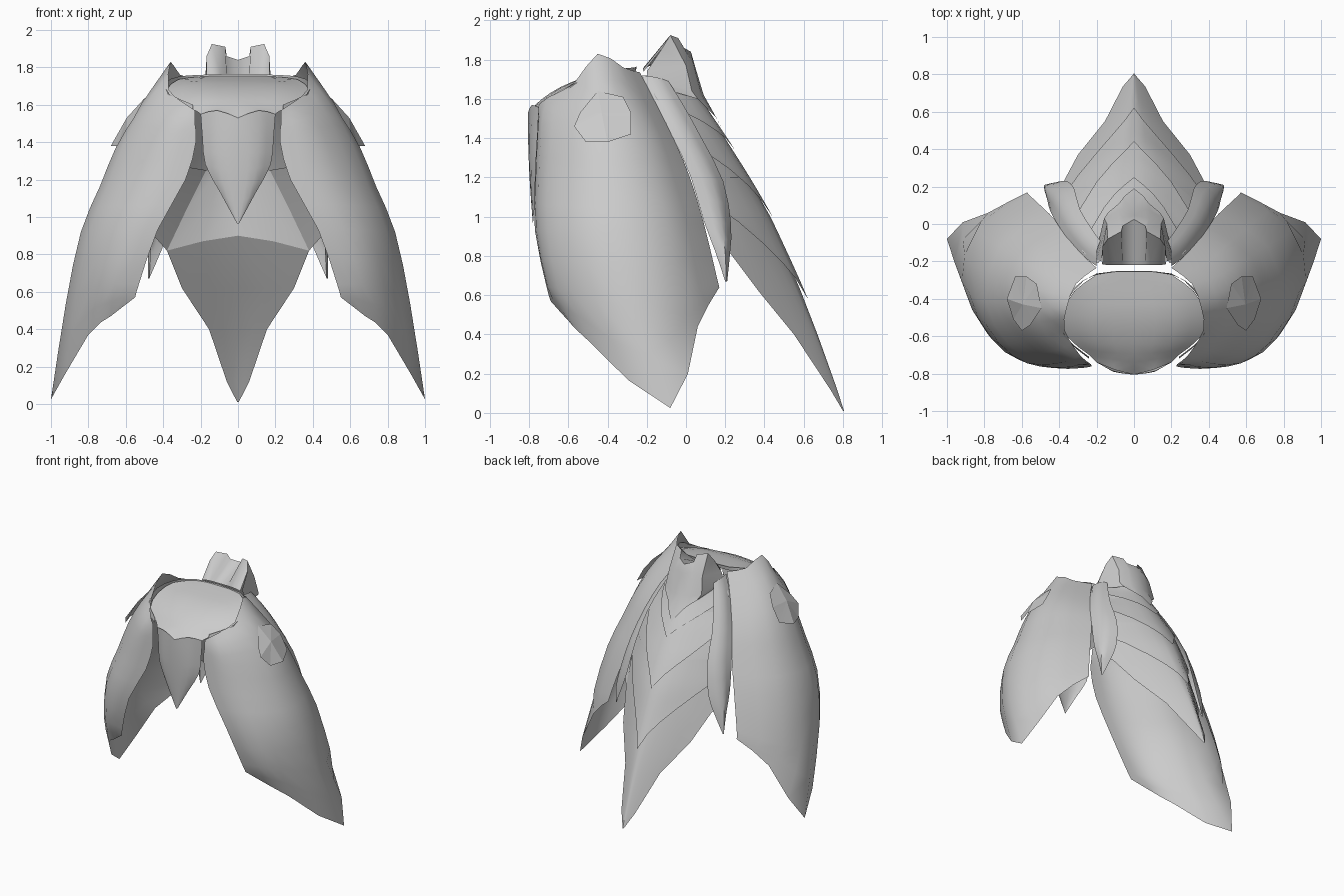
import bpy, math
from mathutils import Vector

steel = bpy.data.materials.new("plain grey")
steel.diffuse_color = (0.6, 0.6, 0.6, 1)
CORE = Vector((0, -0.25, 0.9))


def spline(pts, n):
    """Catmull-Rom refinement of a list of points, n steps per span."""
    p = [Vector(q) for q in pts]
    ext = [2 * p[0] - p[1]] + p + [2 * p[-1] - p[-2]]
    out = []
    for i in range(len(p) - 1):
        a, b, c, d = ext[i:i + 4]
        for k in range(n):
            t = k / n
            out.append(0.5 * (2 * b + (c - a) * t + (2 * a - 5 * b + 4 * c - d) * t * t
                              + (3 * b - a - 3 * c + d) * t ** 3))
    return out + [p[-1]]


def sheet(name, rows, n=1, angle=40, core=CORE, inward=False):
    """Curved plate through rows of points, mirrored across x."""
    if n > 1:
        rows = [spline(r, n) for r in rows]
        rows = list(zip(*[spline(c, n) for c in zip(*rows)]))
    w = len(rows[0])
    verts = [Vector(v) for r in rows for v in r]
    faces = [(i * w + j, i * w + j + 1, (i + 1) * w + j + 1, (i + 1) * w + j)
             for i in range(len(rows) - 1) for j in range(w - 1)]
    me = bpy.data.meshes.new(name)
    me.from_pydata(verts, [], faces)
    me.update()
    out = sum((f.center - core).dot(f.normal) * f.area for f in me.polygons) > 0
    if out == inward:
        me.flip_normals()
    me.materials.append(steel)
    ob = bpy.data.objects.new(name, me)
    bpy.context.collection.objects.link(ob)
    bpy.context.view_layer.objects.active = ob
    ob.select_set(True)
    bpy.ops.object.shade_smooth_by_angle(angle=math.radians(angle))
    ob.select_set(False)
    m = ob.modifiers.new("mirror", "MIRROR")
    m.use_clip = True
    m.merge_threshold = 0.001
    return ob


# Large side plates: columns run from front edge, round the outside, to back edge
sheet("side_plate", [
    [(.23, -.75, 1.57), (.29, -.70, 1.61), (.37, -.57, 1.68), (.36, -.45, 1.83),
     (.31, -.32, 1.76), (.20, -.235, 1.735)],
    [(.23, -.755, 1.50), (.34, -.73, 1.52), (.46, -.60, 1.57), (.53, -.44, 1.585),
     (.47, -.27, 1.59), (.29, -.15, 1.57)],
    [(.225, -.76, 1.40), (.39, -.74, 1.40), (.545, -.61, 1.40), (.645, -.43, 1.39),
     (.58, -.20, 1.40), (.37, -.055, 1.38)],
    [(.28, -.77, 1.20), (.45, -.75, 1.19), (.62, -.635, 1.18), (.74, -.42, 1.16),
     (.67, -.15, 1.18), (.42, .02, 1.20)],
    [(.43, -.77, .93), (.57, -.745, .93), (.72, -.64, .93), (.84, -.40, .92),
     (.76, -.09, .94), (.49, .09, .97)],
    [(.53, -.71, .64), (.66, -.69, .64), (.785, -.585, .62), (.92, -.31, .54),
     (.84, -.03, .58), (.56, .155, .70)],
    [(.55, -.69, .57), (.68, -.60, .47), (.80, -.50, .37), (1.0, -.08, .025),
     (.78, .06, .44), (.57, .17, .64)]], n=2, angle=60)

# Shallow faceted rosette on each side plate
mid = Vector((.595, -.43, 1.53))
spokes = [(.495, -.45, 1.64), (.52, -.32, 1.61), (.575, -.28, 1.53), (.635, -.28, 1.42),
          (.68, -.40, 1.38), (.645, -.51, 1.38), (.60, -.57, 1.46), (.555, -.54, 1.53)]
ring = [Vector(s) for s in spokes + spokes[:1]]
sheet("side_rosette", [[mid] * 9, ring], angle=5)

# Waist dome, sloping forward and down
sheet("waist_dome", [
    [(0, -.25, 1.755), (.10, -.255, 1.755), (.20, -.27, 1.75)],
    [(0, -.36, 1.74), (.17, -.36, 1.74), (.32, -.36, 1.735)],
    [(0, -.50, 1.715), (.22, -.50, 1.71), (.38, -.48, 1.68)],
    [(0, -.64, 1.66), (.20, -.64, 1.645), (.36, -.60, 1.615)],
    [(0, -.74, 1.595), (.13, -.72, 1.59), (.24, -.70, 1.575)],
    [(0, -.805, 1.53), (.10, -.78, 1.56), (.20, -.74, 1.55)]], n=2, angle=50)

# Thin raised rim around the waist dome
sheet("waist_rim", [
    [(0, -.25, 1.765), (.20, -.265, 1.76), (.32, -.355, 1.75), (.385, -.48, 1.72),
     (.37, -.60, 1.66), (.24, -.71, 1.60)],
    [(0, -.26, 1.73), (.20, -.27, 1.73), (.33, -.35, 1.71), (.40, -.48, 1.65),
     (.37, -.61, 1.59), (.24, -.72, 1.57)]], n=2)

# Pointed front plate
sheet("front_plate", [
    [(0, -.805, 1.53), (.11, -.785, 1.57), (.20, -.74, 1.55)],
    [(0, -.805, 1.42), (.11, -.79, 1.42), (.19, -.74, 1.42)],
    [(0, -.80, 1.25), (.10, -.79, 1.26), (.175, -.745, 1.28)],
    [(0, -.79, 1.09), (.055, -.785, 1.10), (.095, -.765, 1.13)],
    [(0, -.78, .96), (.004, -.78, .965), (.008, -.779, .97)]], n=2, angle=50)

# Back profile: height, ridge y, half width, edge y, roundness
PROFILE = [(1.72, .03, .19, -.21, 1.7), (1.6, .065, .27, -.17, 1.7), (1.4, .19, .355, -.06, 1.7),
           (1.2, .31, .41, .03, 1.7), (1.0, .42, .40, .13, 1.5), (.82, .50, .38, .22, 1.3),
           (.62, .585, .30, .37, 1.25), (.40, .67, .155, .55, 1.2), (.12, .77, .06, .735, 1.2),
           (.01, .805, .004, .80, 1.2)]


def back_point(u, z, lift=0.0):
    for a, b in zip(PROFILE, PROFILE[1:]):
        if z >= b[0]:
            break
    t = min(1, max(0, (a[0] - z) / (a[0] - b[0])))
    ridge, wide, edge, power = (a[i] + (b[i] - a[i]) * t for i in (1, 2, 3, 4))
    return Vector((wide * u, ridge + (edge - ridge) * u ** power + lift, z + lift * .5))


US = [0, .15, .3, .5, .75, 1]
sheet("tail_plate", [[back_point(u, p[0]) for u in US] for p in PROFILE], angle=50)

# Flat underside closing the tail, and the sloping face above it
sheet("tail_underside", [
    [(0, .25, .90), (.19, .235, .87), (.38, .22, .82)],
    [(0, .42, .62), (.15, .40, .62), (.30, .37, .62)],
    [(0, .585, .40), (.08, .57, .40), (.155, .55, .40)],
    [(0, .745, .12), (.03, .74, .12), (.06, .735, .12)],
    [(0, .80, .01), (.002, .80, .01), (.004, .80, .01)]],
    angle=50, core=Vector((0, .6, .8)))
sheet("tail_inner_face", [
    [(0, .255, 1.27), (.09, .235, 1.26), (.17, .19, 1.25)],
    [(0, .255, 1.08), (.14, .24, 1.06), (.28, .19, 1.03)],
    [(0, .25, .90), (.19, .235, .87), (.38, .22, .82)]], angle=50, inward=True)

# Inner side walls of the back
sheet("inner_wall", [
    [(.17, .19, 1.25), (.29, .05, 1.27)],
    [(.28, .19, 1.03), (.39, .09, 1.07)],
    [(.38, .22, .82), (.45, .13, .90)]], inward=True)


# Overlapping chevron plates down the back
def chevron(name, top, tip, rise, steps=6):
    rows = []
    for k in range(steps + 1):
        t = k / steps
        rows.append([back_point(u, top + (min(top - .02, tip + rise * u ** .8) - top) * t,
                                .004 + .014 * t) for u in US])
    sheet(name, rows, angle=50)


chevron("back_chevron_upper", 1.70, 1.33, .25)
chevron("back_chevron_middle", 1.50, .99, .42)
chevron("back_chevron_lower", 1.20, .57, .50)

# Pointed feather plates between the tail and the side plates
sheet("side_feather", [
    [(.20, -.225, 1.72), (.20, -.15, 1.71), (.18, -.09, 1.69)],
    [(.28, -.165, 1.58), (.28, -.08, 1.58), (.23, -.02, 1.58)],
    [(.365, -.065, 1.40), (.35, .02, 1.40), (.29, .08, 1.40)],
    [(.425, .025, 1.20), (.40, .13, 1.19), (.32, .19, 1.18)],
    [(.455, .09, .98), (.45, .18, .97), (.36, .23, .96)],
    [(.465, .15, .82), (.48, .20, .81), (.41, .225, .82)],
    [(.475, .20, .67), (.48, .205, .67), (.475, .21, .67)]], n=2, angle=50)

# Twin-peaked collar above the tail, ending in a point at the back
sheet("tail_collar", [
    [(0, -.22, 1.755), (.06, -.22, 1.755), (.09, -.22, 1.755), (.14, -.22, 1.75), (.17, -.215, 1.74)],
    [(0, .025, 1.84), (.06, -.01, 1.86), (.068, -.04, 1.91), (.14, -.08, 1.925), (.168, -.12, 1.86)],
    [(0, .045, 1.77), (.06, .035, 1.79), (.08, .03, 1.79), (.145, .0, 1.77), (.175, -.20, 1.74)],
    [(0, .09, 1.62), (.06, .08, 1.62), (.09, .07, 1.62), (.16, .03, 1.64), (.20, -.19, 1.70)],
    [(0, .19, 1.44), (.05, .15, 1.51), (.08, .11, 1.55), (.14, .06, 1.60), (.21, -.18, 1.67)]],
    angle=50, core=Vector((0, -.1, 1.6)))
